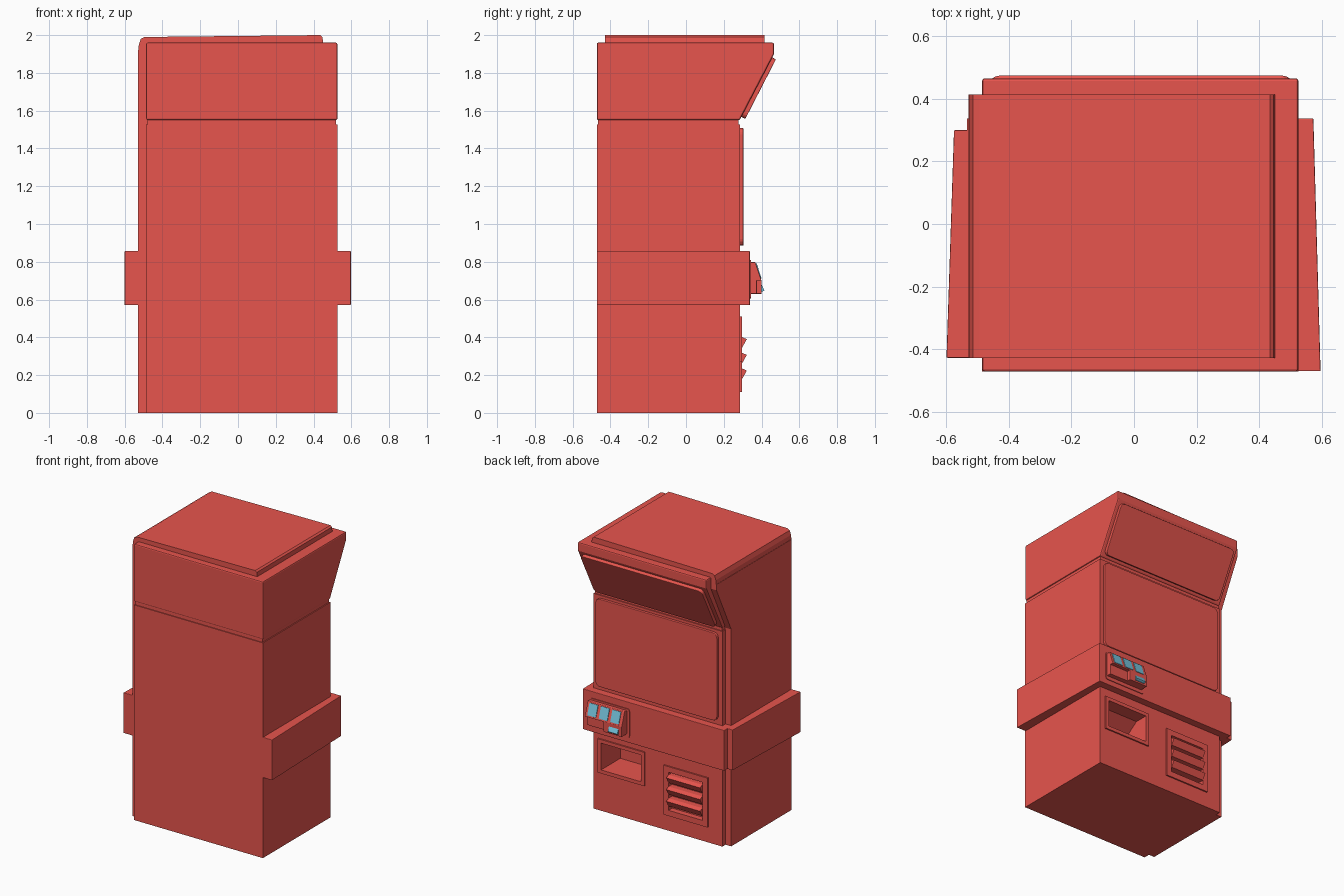
import bpy, bmesh
from math import sin, cos, pi

if "Cube" in bpy.data.objects:
    bpy.data.objects.remove(bpy.data.objects["Cube"])


def material(name, rgb):
    m = bpy.data.materials.new(name)
    m.diffuse_color = (*rgb, 1)
    m.use_nodes = True
    m.node_tree.nodes["Principled BSDF"].inputs["Base Color"].default_value = m.diffuse_color
    return m


RED = material("red_paint", (0.8, 0.09, 0.075))
BLUE = material("blue_button", (0.18, 0.55, 0.72))
AXES = {"x": lambda a, b, t: (t, a, b), "y": lambda a, b, t: (a, t, b), "z": lambda a, b, t: (a, b, t)}


def prism(name, pts, axis, lo, hi, bevel=0, mat=RED):
    """Extrude a 2D outline along an axis from lo to hi."""
    bm = bmesh.new()
    rings = [[bm.verts.new(AXES[axis](a, b, t)) for a, b in pts] for t in (lo, hi)]
    n = len(pts)
    bm.faces.new(rings[0])
    bm.faces.new(rings[1])
    for i in range(n):
        j = (i + 1) % n
        bm.faces.new((rings[0][i], rings[0][j], rings[1][j], rings[1][i]))
    bmesh.ops.recalc_face_normals(bm, faces=bm.faces)
    me = bpy.data.meshes.new(name)
    bm.to_mesh(me)
    bm.free()
    me.materials.append(mat)
    ob = bpy.data.objects.new(name, me)
    bpy.context.collection.objects.link(ob)
    if bevel:
        mod = ob.modifiers.new("bevel", "BEVEL")
        mod.width, mod.segments, mod.limit_method = bevel, 2, "ANGLE"
    return ob


def rect(a0, a1, b0, b1):
    return [(a0, b0), (a1, b0), (a1, b1), (a0, b1)]


def rounded(a0, a1, b0, b1, r, n=4):
    corners = [(a1 - r, b0 + r, -pi / 2), (a1 - r, b1 - r, 0), (a0 + r, b1 - r, pi / 2), (a0 + r, b0 + r, pi)]
    return [(cx + r * cos(s + k * pi / 2 / n), cy + r * sin(s + k * pi / 2 / n))
            for cx, cy, s in corners for k in range(n + 1)]


def cut(ob, cutter):
    mod = ob.modifiers.new("cut", "BOOLEAN")
    mod.operation, mod.object, mod.solver = "DIFFERENCE", cutter, "EXACT"
    cutter.hide_render = True
    cutter.hide_viewport = True


# Main cabinet, shadow gap and overhanging head
cabinet = prism("cabinet", rect(-0.472, 0.286, 0, 1.527), "x", -0.486, 0.526)
prism("shadow_gap", rect(-0.466, 0.279, 1.5, 1.57), "x", -0.48, 0.519)
prism("head", [(-0.472, 1.55), (0.284, 1.55), (0.466, 1.9), (0.466, 1.96), (-0.472, 1.96)],
      "x", -0.486, 0.526, 0.008)

# Left side shell and the cap wrapping over the top
prism("side_shell", [(-0.428, 0), (0.25, 0), (0.25, 1.54), (0.415, 1.88), (0.415, 1.92), (-0.428, 1.92)],
      "x", -0.53, -0.48)
prism("top_cap", [(-0.53, 1.9), (-0.525, 1.95), (-0.515, 1.98), (-0.495, 1.99), (0.435, 2.0),
                  (0.447, 1.99), (0.452, 1.95), (-0.48, 1.95), (-0.48, 1.9)], "y", -0.428, 0.415)

# Control band with tapered side wings
prism("control_band", [(0.5, -0.471), (0.597, -0.471), (0.574, 0.338), (-0.535, 0.338),
                       (-0.535, 0.2), (0.5, 0.2)], "z", 0.57, 0.857, 0.003)
prism("left_wing", [(-0.5, -0.428), (-0.6, -0.428), (-0.576, 0.3), (-0.5, 0.3)], "z", 0.57, 0.857, 0.003)

# Screen and slanted marquee panels
prism("screen_panel", rounded(-0.455, 0.5, 0.885, 1.508, 0.035), "y", 0.28, 0.304, 0.004)
marquee = prism("marquee_panel", rounded(-0.455, 0.5, 0, 0.355, 0.03), "y", -0.01, 0.02, 0.003)
marquee.location = (0, 0.296, 1.565)
marquee.rotation_euler.x = -0.475

# Button console: back plate, sloped top, base and coin box
prism("console_plate", rounded(0.205, 0.523, 0.605, 0.81, 0.015), "y", 0.33, 0.343)
prism("console_top", [(0.33, 0.7), (0.4, 0.7), (0.367, 0.798), (0.33, 0.798)], "x", 0.225, 0.515, 0.003)
prism("console_base", rect(0.33, 0.375, 0.63, 0.71), "x", 0.225, 0.515, 0.003)
prism("coin_box", rect(0.33, 0.4, 0.63, 0.705), "x", 0.225, 0.37, 0.003)
prism("coin_flap", [(0.395, 0.69), (0.415, 0.65), (0.41, 0.645), (0.395, 0.64)], "x", 0.25, 0.325, 0, BLUE)
for i in range(3):
    x = 0.463 - 0.09 * i
    prism(f"button_{i + 1}", [(0.39, 0.71), (0.4, 0.712), (0.374, 0.792), (0.364, 0.789)],
          "x", x - 0.034, x + 0.034, 0.002, BLUE)

# Dispensing hatch: frame around a deep recess
hatch_cut = prism("hatch_cutter", [(0.08, 0.295), (0.4, 0.295), (0.4, 0.485), (0.2, 0.485), (0.08, 0.4)],
                  "x", 0.147, 0.46)
hatch_frame = prism("hatch_frame", rect(0.12, 0.487, 0.27, 0.51), "y", 0.27, 0.296)
# Vent: frame around a shallow recess with wedge slats
vent_cut = prism("vent_cutter", rect(-0.335, -0.07, 0.15, 0.42), "y", 0.255, 0.4)
vent_frame = prism("vent_frame", rect(-0.375, -0.03, 0.11, 0.46), "y", 0.27, 0.296)
for cutter, frame in ((hatch_cut, hatch_frame), (vent_cut, vent_frame)):
    cut(cabinet, cutter)
    cut(frame, cutter)
for i in range(3):
    z = 0.402 - 0.083 * i
    prism(f"vent_slat_{i + 1}", [(0.25, z), (0.295, z), (0.322, z - 0.012), (0.298, z - 0.055), (0.25, z - 0.055)],
          "x", -0.335, -0.07)
